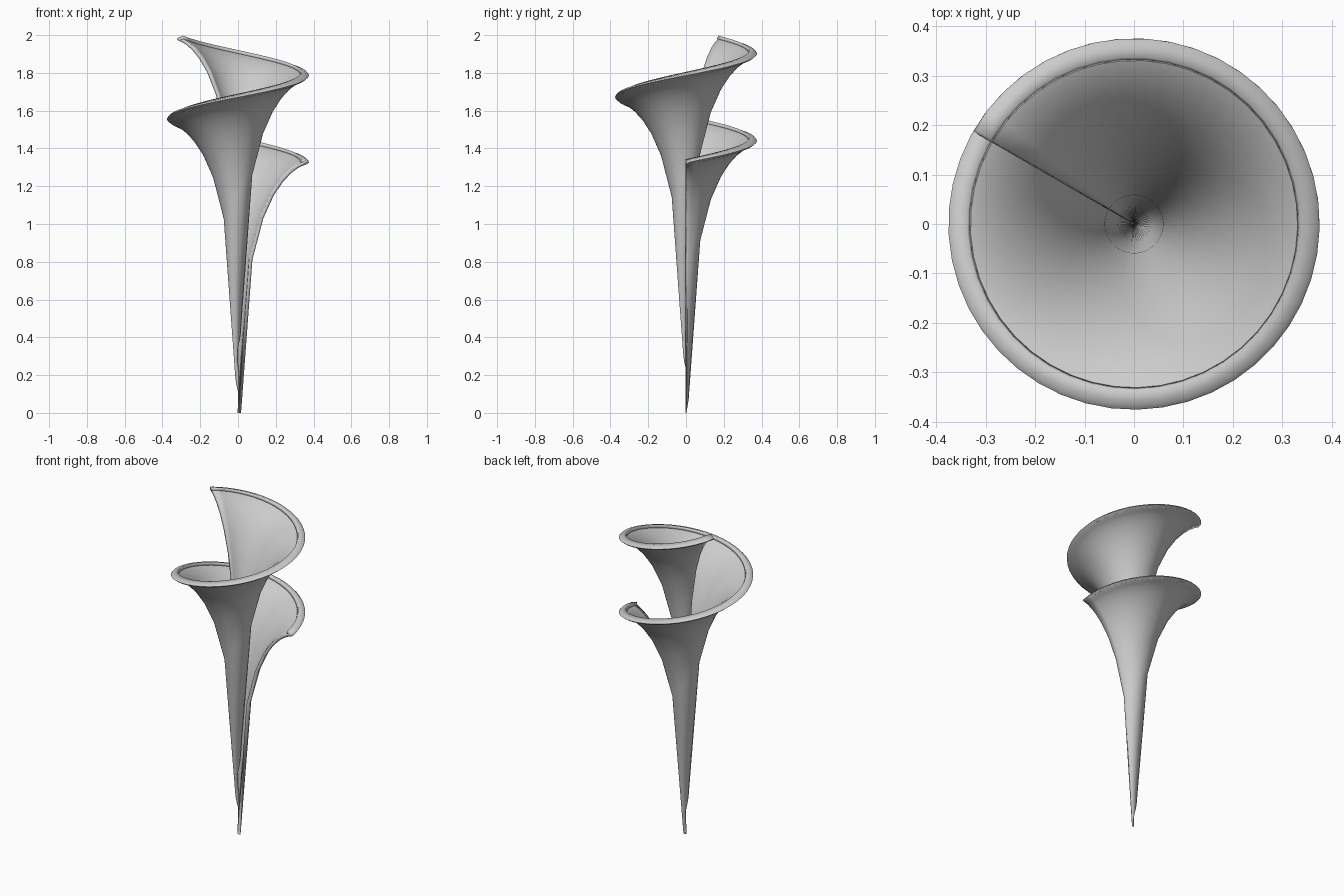
import bpy, bmesh
from math import sin, cos, tan, log

if "Cube" in bpy.data.objects:
    bpy.data.objects.remove(bpy.data.objects["Cube"])

# Twisted pseudosphere (helical trumpet) constants
A = 0.3675           # horn radius
B = 0.2 * A          # rise per radian
U_MAX, V_MIN, V_MAX = 8.9, 0.02, 2.0
NU, NV = 64, 12
THICK = 0.018


def surface_point(u, v):
    z = A * (cos(v) + log(tan(v / 2))) + B * u
    return (A * sin(v) * cos(u), A * sin(v) * sin(u), z)


# Spiral sheet: the profile curls back past v = pi/2 to make the rim
bm = bmesh.new()
grid = [[bm.verts.new(surface_point(U_MAX * i / NU, V_MIN + (V_MAX - V_MIN) * j / NV))
         for j in range(NV + 1)] for i in range(NU + 1)]
for i in range(NU):
    for j in range(NV):
        bm.faces.new((grid[i][j], grid[i + 1][j], grid[i + 1][j + 1], grid[i][j + 1]))

# Stand the tip on the ground
low = min(v.co.z for v in bm.verts)
for v in bm.verts:
    v.co.z -= low
mesh = bpy.data.meshes.new("spiral_horn")
bm.to_mesh(mesh)
bm.free()
horn = bpy.data.objects.new("spiral_horn", mesh)
bpy.context.collection.objects.link(horn)

# Wall thickness
wall = horn.modifiers.new("wall", 'SOLIDIFY')
wall.thickness = THICK
wall.offset = 0

# Smooth shading
bpy.context.view_layer.objects.active = horn
horn.select_set(True)
bpy.ops.object.shade_smooth_by_angle(angle=0.7)
